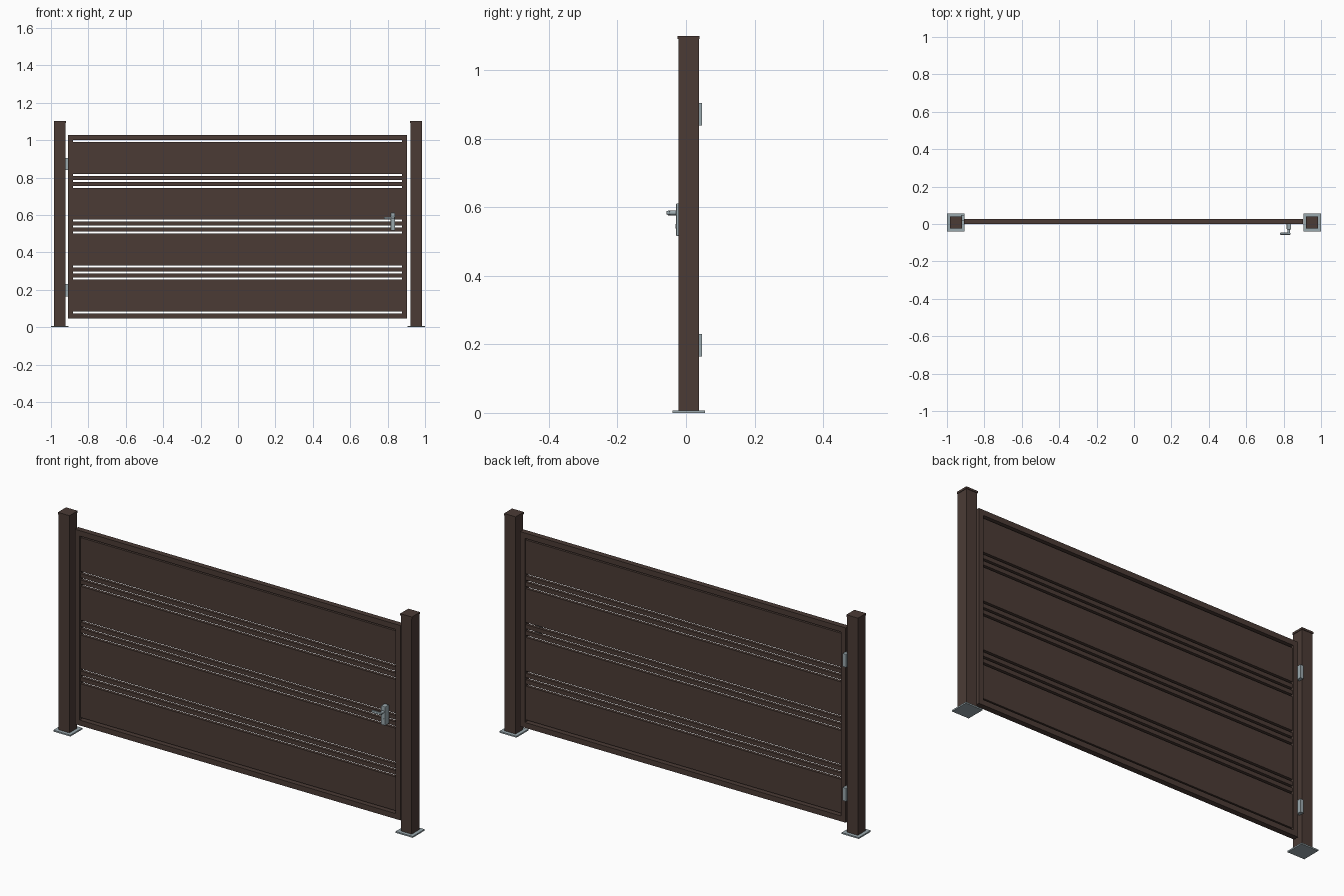
import bpy, math

if "Cube" in bpy.data.objects:
    bpy.data.objects.remove(bpy.data.objects["Cube"])


def material(name, rgb):
    m = bpy.data.materials.new(name)
    m.diffuse_color = (*rgb, 1)
    m.use_nodes = True
    m.node_tree.nodes["Principled BSDF"].inputs["Base Color"].default_value = m.diffuse_color
    return m


BROWN = material("dark brown", (0.070, 0.044, 0.036))
STEEL = material("steel grey", (0.33, 0.40, 0.43))


def box(name, x, y, z, mat, bevel=0):
    """Box from (min, max) pairs."""
    bpy.ops.mesh.primitive_cube_add(size=1, location=[sum(p) / 2 for p in (x, y, z)])
    o = bpy.context.object
    o.name = name
    o.scale = [p[1] - p[0] for p in (x, y, z)]
    bpy.ops.object.transform_apply(location=False, rotation=False, scale=True)
    o.data.materials.append(mat)
    if bevel:
        mod = o.modifiers.new("bevel", 'BEVEL')
        mod.width, mod.segments = bevel, 2
    return o


def rod(name, centre, radius, length, rot):
    bpy.ops.mesh.primitive_cylinder_add(vertices=20, radius=radius, depth=length,
                                        location=centre, rotation=rot)
    o = bpy.context.object
    o.name = name
    o.data.materials.append(STEEL)
    bpy.ops.object.shade_smooth_by_angle()


def around(c, half):
    return (c - half, c + half)


# posts with caps and base plates
PY = 0.0075
for side, cx in (("left", -0.9525), ("right", 0.9525)):
    box(side + "_post", around(cx, 0.030), around(PY, 0.030), (0.006, 1.092), BROWN)
    box(side + "_post_cap", around(cx, 0.0325), around(PY, 0.0325), (1.091, 1.101), BROWN)
    box(side + "_base_plate", around(cx, 0.0475), around(PY, 0.0475), (0, 0.007), STEEL)

# gate frame
X0, X1, Z0, Z1, W = -0.908, 0.904, 0.047, 1.027, 0.027
FY = (0.0, 0.028)
box("frame_left", (X0, X0 + W), FY, (Z0, Z1), BROWN)
box("frame_right", (X1 - W, X1), FY, (Z0, Z1), BROWN)
box("frame_bottom", (X0 + W, X1 - W), FY, (Z0, Z0 + W), BROWN)
box("frame_top", (X0 + W, X1 - W), FY, (Z1 - W, Z1), BROWN)

# infill: wide panels separated by pairs of thin slats
GAP, SLAT, PANEL = 0.011, 0.021, 0.170
SX, SY = (X0 + W - 0.003, X1 - W + 0.003), (0.006, 0.022)
z = Z0 + W + GAP
for i in range(4):
    box(f"panel_{i + 1}", SX, SY, (z, z + PANEL), BROWN)
    z += PANEL + GAP
    if i < 3:
        for j in range(2):
            box(f"slat_{i + 1}_{j + 1}", SX, SY, (z, z + SLAT), BROWN)
            z += SLAT + GAP

# hinges between the left post and the frame
for name, hz in (("lower_hinge", 0.198), ("upper_hinge", 0.872)):
    box(name, (-0.924, -0.905), (0.020, 0.047), around(hz, 0.033), STEEL)

# latch: lock case, spindle and lever
box("lock_case", (0.816, 0.840), (-0.029, 0.001), (0.516, 0.612), STEEL, 0.003)
rod("lever_spindle", (0.828, -0.038, 0.584), 0.007, 0.028, (math.pi / 2, 0, 0))
box("lever_handle", (0.780, 0.837), (-0.0575, -0.046), (0.578, 0.590), STEEL, 0.004)
rod("key_cylinder", (0.828, -0.029, 0.545), 0.006, 0.004, (math.pi / 2, 0, 0))
